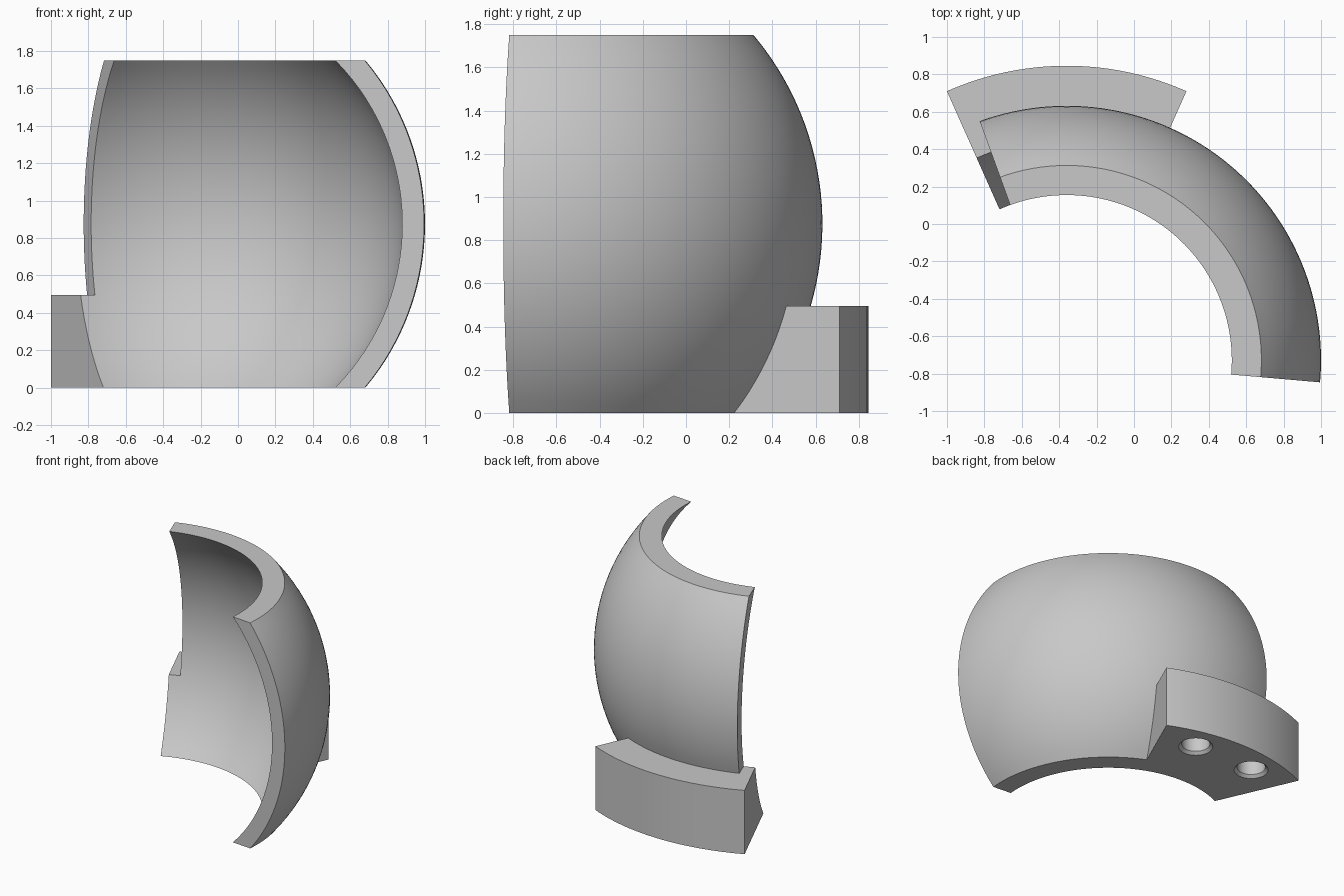
import bpy, bmesh
from math import sin, cos, radians, sqrt

if "Cube" in bpy.data.objects:
    bpy.data.objects.remove(bpy.data.objects["Cube"])

# Main sizes
CX, CY = -0.36, -0.728            # axis of revolution
R_OUT, R_IN = 1.36, 1.243         # concentric spherical faces
HEIGHT, FOOT_H, FOOT_R = 1.75, 0.495, 1.574
START, FOOT_A, SHELL_END, FOOT_B = -5, 66, 110, 114   # degrees round the axis

grey = bpy.data.materials.new("light_grey")
grey.use_nodes = True
grey.diffuse_color = (0.58, 0.58, 0.58, 1)
grey.node_tree.nodes["Principled BSDF"].inputs["Base Color"].default_value = grey.diffuse_color


def steps(a, b, n):
    return [a + (b - a) * i / n for i in range(n + 1)]


def arc(radius, z0, z1, n):
    """Spherical profile points (r, z) between two heights."""
    return [(sqrt(radius ** 2 - (z - HEIGHT / 2) ** 2), z) for z in steps(z0, z1, n)]


def new_object(name, bm):
    bmesh.ops.remove_doubles(bm, verts=bm.verts, dist=1e-5)
    bmesh.ops.recalc_face_normals(bm, faces=bm.faces)
    mesh = bpy.data.meshes.new(name)
    bm.to_mesh(mesh)
    bm.free()
    mesh.materials.append(grey)
    obj = bpy.data.objects.new(name, mesh)
    bpy.context.collection.objects.link(obj)
    return obj


ANGLES = steps(START, FOOT_A, 36) + steps(FOOT_A, SHELL_END, 22)[1:] + steps(SHELL_END, FOOT_B, 2)[1:]
bm = bmesh.new()


def vert(point, angle):
    r, z = point
    a = radians(angle)
    return bm.verts.new((CX + r * cos(a), CY + r * sin(a), z))


def sweep(profile, a0, a1):
    """Sweep an open profile round the axis."""
    rows = [[vert(p, a) for p in profile] for a in ANGLES if a0 - 1e-4 <= a <= a1 + 1e-4]
    for r0, r1 in zip(rows, rows[1:]):
        for i in range(len(profile) - 1):
            bm.faces.new((r0[i], r0[i + 1], r1[i + 1], r1[i]))


def cap(outline, angle):
    bm.faces.new([vert(p, angle) for p in outline])


in_low, in_high = arc(R_IN, 0, FOOT_H, 10), arc(R_IN, FOOT_H, HEIGHT, 24)
out_low, out_high = arc(R_OUT, 0, FOOT_H, 10), arc(R_OUT, FOOT_H, HEIGHT, 24)
foot_low, foot_top = (FOOT_R, 0), (FOOT_R, FOOT_H)

# Curved shell
sweep(in_low, START, FOOT_B)
sweep(in_high, START, SHELL_END)
sweep(out_high, START, SHELL_END)
sweep(out_low, START, FOOT_A)
sweep([in_low[0], out_low[0]], START, FOOT_B)
sweep([in_high[-1], out_high[-1]], START, SHELL_END)
cap(in_low + in_high[1:] + out_high[::-1] + out_low[-2::-1], START)
cap(in_high + out_high[::-1], SHELL_END)

# Mounting foot
sweep([out_low[0], foot_low, foot_top, out_low[-1]], FOOT_A, FOOT_B)
sweep([in_low[-1], out_low[-1]], SHELL_END, FOOT_B)
cap(out_low + [foot_top, foot_low], FOOT_A)
cap(in_low + [out_low[-1], foot_top, foot_low, out_low[0]], FOOT_B)
body = new_object("shell_with_foot", bm)

# Two chamfered blind holes under the foot
bm = bmesh.new()
hole_profile = [(0.147, -0.02), (0.105, 0.022), (0.105, 0.32)]
for side in (-1, 1):
    a = radians(90 + side * 11.4)
    x, y = CX + R_OUT * cos(a), CY + R_OUT * sin(a)
    rings = [[bm.verts.new((x + r * cos(radians(t)), y + r * sin(radians(t)), z))
              for t in range(0, 360, 10)] for r, z in hole_profile]
    for low, high in zip(rings, rings[1:]):
        for i in range(len(low)):
            bm.faces.new((low[i - 1], low[i], high[i], high[i - 1]))
    bm.faces.new(rings[0])
    bm.faces.new(rings[-1])
cutter = new_object("hole_cutter", bm)
cutter.hide_render = True

cut = body.modifiers.new("holes", "BOOLEAN")
cut.operation, cut.solver, cut.object = "DIFFERENCE", "EXACT", cutter
bpy.ops.object.select_all(action="DESELECT")
body.select_set(True)
bpy.context.view_layer.objects.active = body
bpy.ops.object.modifier_apply(modifier=cut.name)
bpy.data.objects.remove(cutter)
bpy.ops.object.shade_smooth_by_angle(angle=radians(25))
